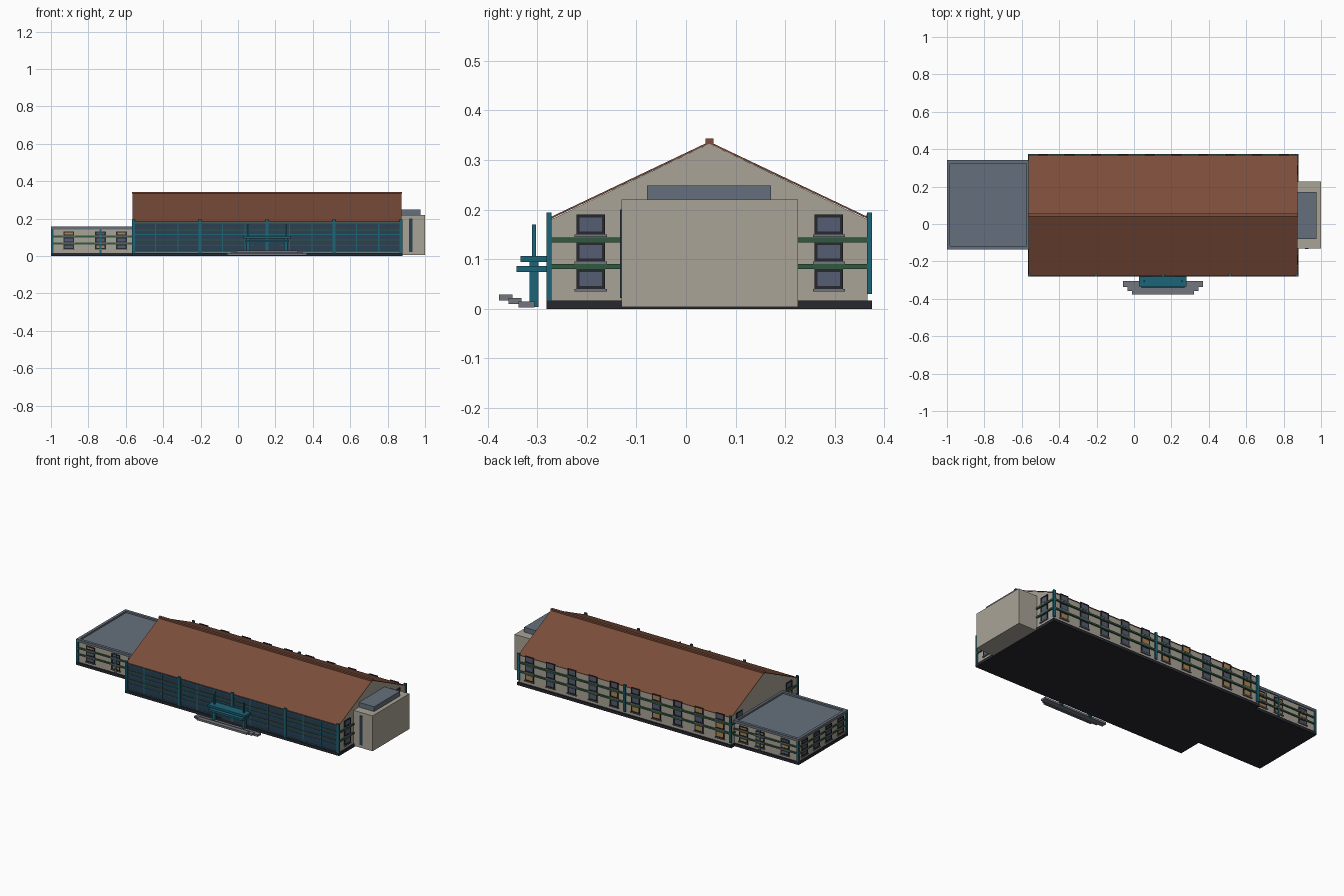
import bpy, bmesh, random
from mathutils import Matrix, Vector

if "Cube" in bpy.data.objects:
    bpy.data.objects.remove(bpy.data.objects["Cube"])

random.seed(4)


def mat(name, r, g, b):
    m = bpy.data.materials.new(name)
    m.diffuse_color = (r, g, b, 1)
    m.use_nodes = True
    m.node_tree.nodes["Principled BSDF"].inputs["Base Color"].default_value = m.diffuse_color
    return m


WALL = mat("plaster", .40, .37, .31)
ROOF = mat("roof_tile", .20, .075, .043)
GLASS = mat("dark_glass", .024, .05, .085)
TEAL = mat("teal_paint", .012, .13, .19)
GREEN = mat("green_trim", .03, .10, .05)
DARK = mat("dark_base", .02, .021, .028)
PANE = mat("window_glass", .09, .11, .17)
WARM = mat("lit_window", .42, .23, .07)
SLATE = mat("flat_roof", .13, .16, .20)
STONE = mat("step_stone", .17, .18, .21)


def finish(name, bm, m):
    bmesh.ops.recalc_face_normals(bm, faces=bm.faces)
    me = bpy.data.meshes.new(name)
    bm.to_mesh(me)
    bm.free()
    me.materials.append(m)
    ob = bpy.data.objects.new(name, me)
    bpy.context.collection.objects.link(ob)
    return ob


def boxes(name, m, items):
    """Each item is x0, x1, y0, y1, z0, z1."""
    bm = bmesh.new()
    for x0, x1, y0, y1, z0, z1 in items:
        c = Vector(((x0 + x1) / 2, (y0 + y1) / 2, (z0 + z1) / 2))
        s = (x1 - x0, y1 - y0, z1 - z0, 1)
        bmesh.ops.create_cube(bm, size=1, matrix=Matrix.Translation(c) @ Matrix.Diagonal(s))
    return finish(name, bm, m)


def extrude_x(name, m, profile, x0, x1):
    bm = bmesh.new()
    f = bm.faces.new([bm.verts.new((x0, y, z)) for y, z in profile])
    g = bmesh.ops.extrude_face_region(bm, geom=[f])
    bmesh.ops.translate(bm, vec=(x1 - x0, 0, 0),
                        verts=[v for v in g["geom"] if isinstance(v, bmesh.types.BMVert)])
    return finish(name, bm, m)


# Main hall extents
X0, X1, Y0, Y1 = -.56, .872, -.272, .366
EAVE, RIDGE, MID = .18, .333, .047
XM = (X0 + X1) / 2
BANDS = [(.08, .09), (.134, .144)]
FLOORS = [(.040, .080), (.095, .135), (.150, .190)]

# Window collector: walls are given by axis, position and outward sign
frames, sills, cool, warm = [], [], [], []


def on_wall(wall, u0, u1, d0, d1, z0, z1):
    axis, pos, sign = wall
    a, b = sorted((pos + sign * d0, pos + sign * d1))
    return (u0, u1, a, b, z0, z1) if axis == "y" else (a, b, u0, u1, z0, z1)


def window(wall, u, z0, z1, w=.057, lit=.3):
    a, b, t = u - w / 2, u + w / 2, .006
    for p in ((a, b, z0, z0 + t), (a, b, z1 - t, z1),
              (a, a + t, z0 + t, z1 - t), (b - t, b, z0 + t, z1 - t)):
        frames.append(on_wall(wall, p[0], p[1], -.002, .005, p[2], p[3]))
    pane = on_wall(wall, a + t, b - t, -.002, .003, z0 + t, z1 - t)
    (warm if random.random() < lit else cool).append(pane)
    sills.append(on_wall(wall, a - .004, b + .004, -.002, .008, z0 - .005, z0))


RIGHT, LEFT = ("x", X1, 1), ("x", X0, -1)
BACK = ("y", Y1, 1)
W_FRONT, W_BACK, W_LEFT = ("y", -.128, -1), ("y", .334, 1), ("x", -.993, -1)

# Hall walls, roof and ridge
extrude_x("hall_walls", WALL, [(Y0, .01), (Y1, .01), (Y1, EAVE), (MID, RIDGE), (Y0, EAVE)], X0, X1)
extrude_x("pitched_roof", ROOF,
          [(Y0 - .003, EAVE), (MID, RIDGE), (Y1 + .003, EAVE),
           (Y1 + .003, EAVE + .004), (MID, RIDGE + .004), (Y0 - .003, EAVE + .004)],
          X0 - .003, X1 + .003)
boxes("ridge_cap", ROOF, [(X0 - .006, X1 + .006, MID - .008, MID + .008, RIDGE, .343)])

# Dark plinth under hall and wing
boxes("plinth", DARK, [(X0 - .008, X1 + .008, Y0 - .009, Y1 + .009, 0, .017),
                       (-1, X0, -.135, .341, 0, .017)])

# Left wing with parapet and sunken flat roof
boxes("wing_walls", WALL, [(-.993, X0, -.128, .334, .01, .144)])
boxes("wing_flat_roof", SLATE, [(-.99, X0, -.125, .331, .142, .147)])
boxes("wing_parapet", SLATE, [(-1, X0, -.135, -.118, .142, .157), (-1, X0, .324, .341, .142, .157),
                              (-1, -.983, -.118, .324, .142, .157),
                              (X0 - .014, X0, -.118, .324, .142, .157)])

# Right stair block with roof box and slot window
boxes("stair_block", WALL, [(X1, 1, -.13, .226, .004, .22)])
boxes("stair_roof_box", SLATE, [(X1, .975, -.079, .171, .22, .249)])
boxes("stair_slot_window", GLASS, [(.914, .934, -.133, -.128, .022, .2)])

# Front curtain wall
boxes("curtain_glass", GLASS, [(X0, X1, Y0 - .003, Y0, .019, EAVE)])
step = (X1 - X0) / 12
boxes("curtain_mullions", TEAL,
      [(X0 + i * step - .003, X0 + i * step + .003, Y0 - .006, Y0, .019, EAVE) for i in range(13)]
      + [(X0, X1, Y0 - .006, Y0, z, z + .005) for z in (.019, .055, .112, .173)])

# Tall posts: five on the front, three on the back, wing corners
quarter = (X1 - X0) / 4
posts = [(X0 + i * quarter - .008, X0 + i * quarter + .008, Y0 - .009, Y0 + .001, .017, .194)
         for i in range(5)]
posts += [(x - .008, x + .008, Y1 - .001, Y1 + .009, .03, .194) for x in (X0, XM, X1)]
boxes("hall_posts", TEAL, posts)
boxes("wing_posts", TEAL, [(-1, -.986, y - .007, y + .007, .017, .145) for y in (-.128, .334)]
      + [(-.74, -.73, y - .005, y + .005, .017, .142) for y in (-.13, .336)])

# Green storey bands
bands = []
for z0, z1 in BANDS:
    bands += [on_wall(("y", Y0, -1), X0, X1, 0, .0065, z0 + .002, z1 - .002),
              on_wall(BACK, X0, X1, 0, .008, z0, z1)]
    for wall in (RIGHT, LEFT):
        bands += [on_wall(wall, Y0 - .007, -.13, 0, .008, z0, z1),
                  on_wall(wall, .226, Y1 + .009, 0, .008, z0, z1)]
for z0, z1 in ((.062, .071), (.100, .109)):
    bands += [on_wall(W_FRONT, -.998, X0, 0, .0065, z0, z1),
              on_wall(W_BACK, -.998, X0, 0, .0065, z0, z1),
              on_wall(W_LEFT, -.13, .336, 0, .0065, z0, z1)]
boxes("green_bands", GREEN, bands)

# Hall windows
for z0, z1 in FLOORS:
    for i in range(10):
        window(BACK, X0 + (i + .5) * (X1 - X0) / 10, z0, z1)
    for y in (-.192, .288):
        window(RIGHT, y, z0, z1, lit=0)
        window(LEFT, y, z0, z1, lit=.2)

# Wing windows
for z0, z1 in ((.036, .062), (.072, .1), (.11, .132)):
    for x in (-.905, -.735, -.623):
        window(W_FRONT, x, z0, z1, lit=.4)
        window(W_BACK, x, z0, z1, lit=.4)
    for i in range(4):
        window(W_LEFT, -.128 + (i + .5) * .462 / 4, z0, z1, lit=.2)
boxes("window_frames", DARK, frames)
boxes("window_sills", STONE, sills)
boxes("window_panes", PANE, cool)
boxes("lit_window_panes", WARM, warm)

# Entrance canopy, posts and steps
boxes("entrance_canopy", TEAL, [(.028, .282, -.334, -.28, .094, .107),
                                (.04, .27, -.342, -.28, .074, .086)])
boxes("canopy_posts", TEAL, [(x - .009, x + .009, -.315, -.297, .004, .095) for x in (.055, .255)]
      + [(x - .004, x + .004, -.31, -.302, .09, .17) for x in (.055, .255)])
boxes("entrance_door", GLASS, [(.085, .15, -.281, Y0, .017, .074), (.16, .225, -.281, Y0, .017, .074)])
boxes("entrance_steps", STONE, [(-.06, .37, -.338, -.305, .003, .015),
                                (-.035, .345, -.358, -.332, .010, .022),
                                (-.012, .322, -.377, -.350, .017, .029)])
